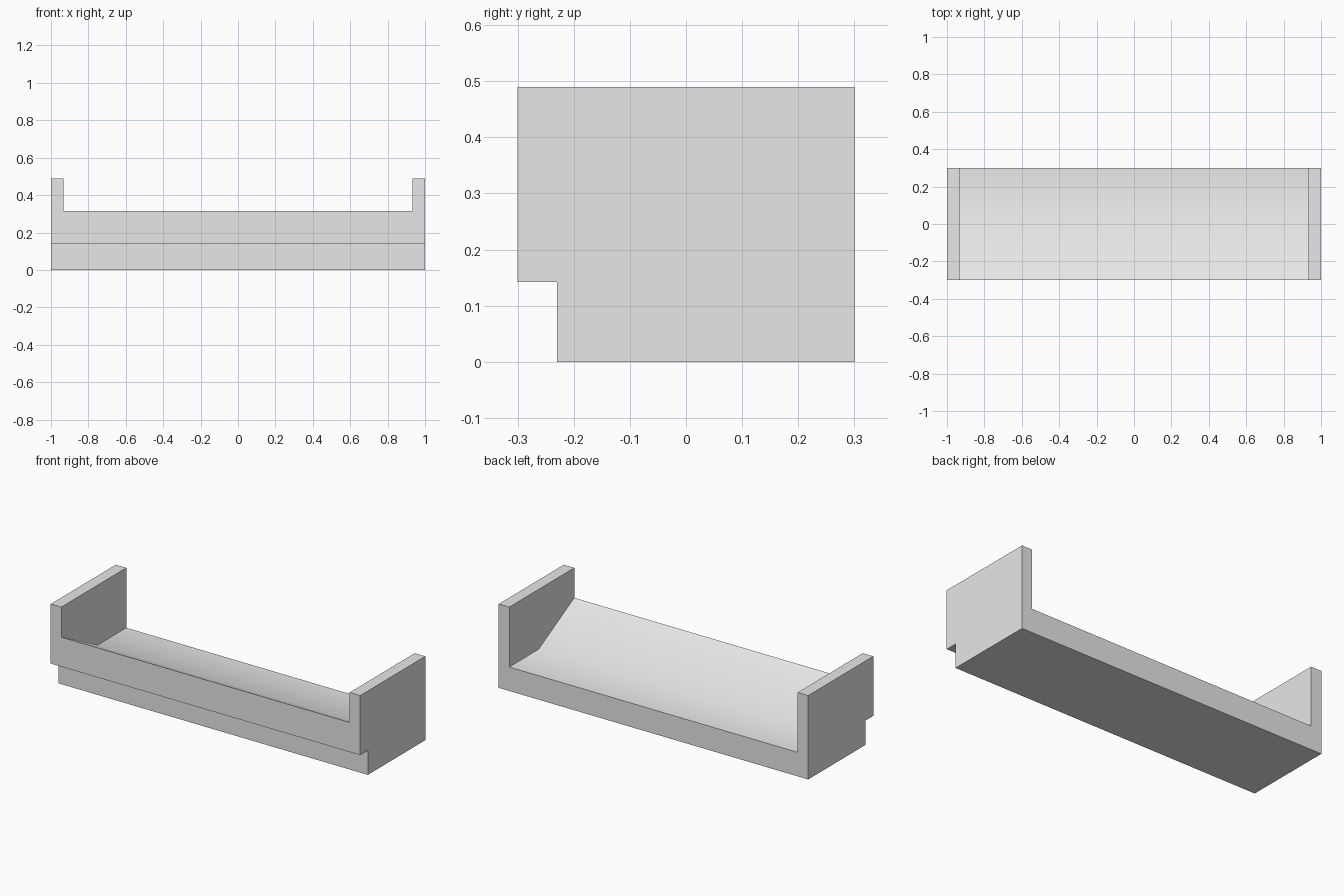
import bpy
import bmesh
import math

cube = bpy.data.objects.get("Cube")
if cube:
    bpy.data.objects.remove(cube, do_unlink=True)

grey = bpy.data.materials.new("plain grey")
grey.use_nodes = True
colour = (0.8, 0.8, 0.8, 1)
grey.diffuse_color = colour
grey.node_tree.nodes["Principled BSDF"].inputs["Base Color"].default_value = colour


def extrude_profile(name, profile, half_width):
    """Sweep a (y, z) profile along x, symmetric about the centre."""
    bm = bmesh.new()
    face = bm.faces.new([bm.verts.new((-half_width, y, z)) for y, z in profile])
    swept = bmesh.ops.extrude_face_region(bm, geom=[face])["geom"]
    moved = [v for v in swept if isinstance(v, bmesh.types.BMVert)]
    bmesh.ops.translate(bm, verts=moved, vec=(2 * half_width, 0, 0))
    bmesh.ops.recalc_face_normals(bm, faces=bm.faces)
    mesh = bpy.data.meshes.new(name)
    bm.to_mesh(mesh)
    bm.free()
    mesh.materials.append(grey)
    obj = bpy.data.objects.new(name, mesh)
    bpy.context.collection.objects.link(obj)
    return obj


FRONT, BACK, TOP = -0.3, 0.3, 0.49
STEP_Y, STEP_Z = -0.23, 0.142      # recess under the front
FLOOR, LIP, BEND = 0.14, 0.315, 0.03
MARGIN = 0.1

# Solid body with the stepped front
tray = extrude_profile("tray_body", [
    (STEP_Y, 0), (BACK, 0), (BACK, TOP),
    (FRONT, TOP), (FRONT, STEP_Z), (STEP_Y, STEP_Z)], 1.0)

# Channel between the end walls: flat at the back, rising to the front lip
slope = (LIP - FLOOR) / (BEND - FRONT)
channel = extrude_profile("channel_cutter", [
    (FRONT - MARGIN, LIP + slope * MARGIN), (BEND, FLOOR),
    (BACK + MARGIN, FLOOR), (BACK + MARGIN, TOP + MARGIN),
    (FRONT - MARGIN, TOP + MARGIN)], 0.932)
channel.hide_render = True

cut = tray.modifiers.new("channel", 'BOOLEAN')
cut.operation = 'DIFFERENCE'
cut.solver = 'EXACT'
cut.object = channel

bpy.ops.object.select_all(action='DESELECT')
tray.select_set(True)
bpy.context.view_layer.objects.active = tray
bpy.ops.object.modifier_apply(modifier=cut.name)
bpy.data.objects.remove(channel, do_unlink=True)

# Soft bend in the floor, crisp edges elsewhere
bpy.ops.object.shade_smooth_by_angle(angle=math.radians(30))
